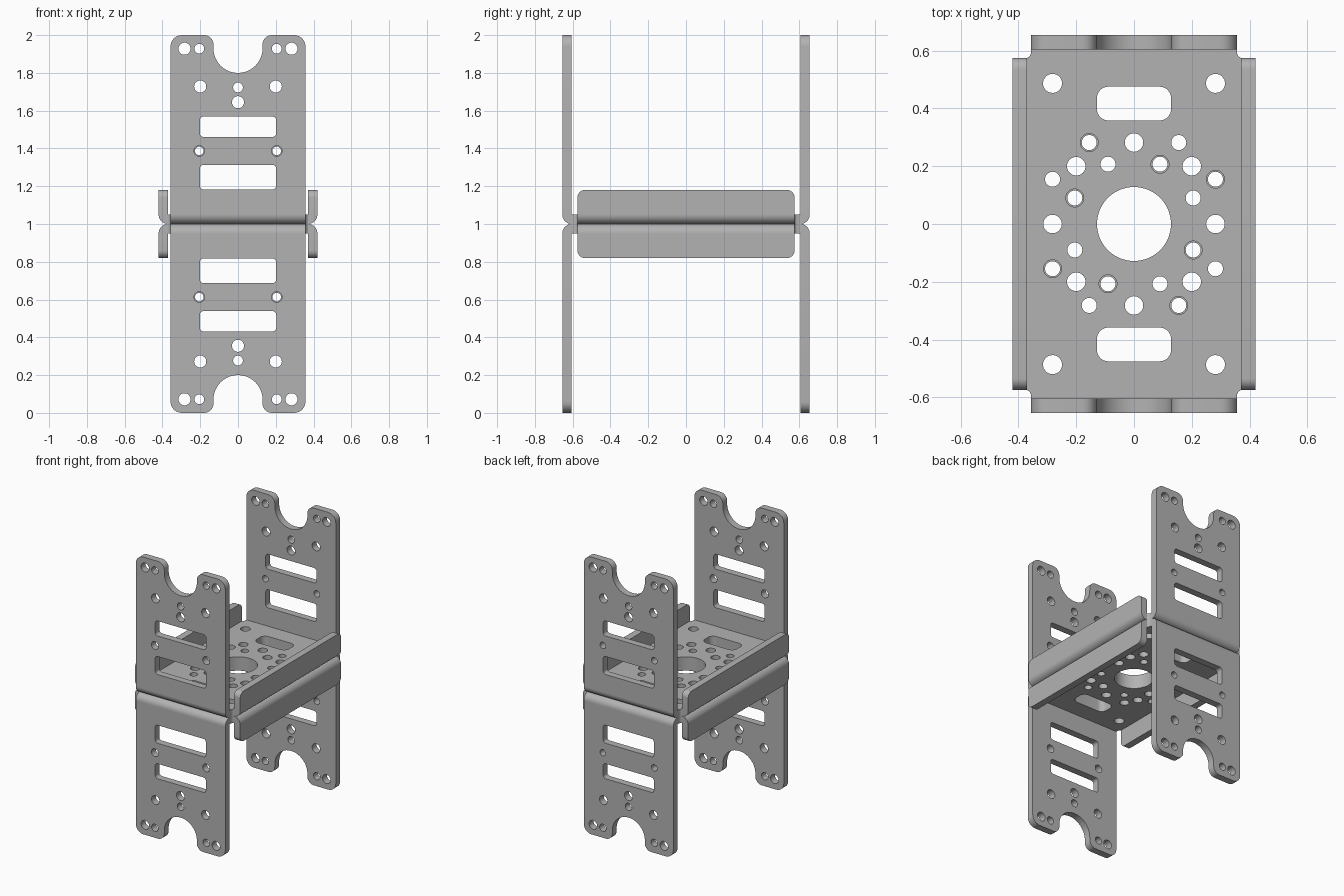
import bpy, math
from mathutils import Matrix, Vector

cube = bpy.data.objects.get("Cube")
if cube:
    bpy.data.objects.remove(cube, do_unlink=True)

steel = bpy.data.materials.new("plain_grey")
steel.use_nodes = True
GREY = (0.45, 0.45, 0.45, 1)
steel.diffuse_color = GREY
steel.node_tree.nodes["Principled BSDF"].inputs["Base Color"].default_value = GREY

T = 0.05                    # sheet thickness
HALF_W, HALF_L = 0.357, 0.655
FLANGE_X, FLANGE_Y = 0.42, 0.575


def arc(cx, cy, r, a0, a1, n=8):
    return [(cx + r * math.cos(math.radians(a0 + (a1 - a0) * i / n)),
             cy + r * math.sin(math.radians(a0 + (a1 - a0) * i / n))) for i in range(n + 1)]


def circle(cx, cy, r, n=32):
    return arc(cx, cy, r, 0, 360, n)[:-1]


def slot(cx, cy, w, h, r):
    pts = []
    for i, (sx, sy) in enumerate(((1, 1), (-1, 1), (-1, -1), (1, -1))):
        pts += arc(cx + sx * (w / 2 - r), cy + sy * (h / 2 - r), r, 90 * i, 90 * i + 90)
    return pts


def sheet(name, loops, depth, axes, origin, flip):
    """Filled outline with holes, extruded; axes give the outline's u and v directions."""
    curve = bpy.data.curves.new(name, 'CURVE')
    curve.dimensions, curve.fill_mode, curve.extrude = '2D', 'BOTH', depth / 2
    for pts in loops:
        sp = curve.splines.new('POLY')
        sp.points.add(len(pts) - 1)
        for p, (u, v) in zip(sp.points, pts):
            p.co = (u, v, 0, 1)
        sp.use_cyclic_u = True
    obj = bpy.data.objects.new(name, curve)
    bpy.context.collection.objects.link(obj)
    bpy.ops.object.select_all(action='DESELECT')
    obj.select_set(True)
    bpy.context.view_layer.objects.active = obj
    bpy.ops.object.convert(target='MESH')
    obj = bpy.context.object
    obj.name = name
    bpy.ops.object.mode_set(mode='EDIT')
    bpy.ops.mesh.select_all(action='SELECT')
    bpy.ops.mesh.remove_doubles(threshold=0.0001)
    bpy.ops.mesh.normals_make_consistent(inside=False)
    bpy.ops.object.mode_set(mode='OBJECT')
    u, v = Vector(axes[0]), Vector(axes[1])
    m = Matrix((u, v, u.cross(v))).transposed().to_4x4()
    m.translation = origin
    if flip:                # lower bracket: half turn about the y axis at z = 1
        m = (Matrix.Translation((0, 0, 1)) @ Matrix.Rotation(math.pi, 4, 'Y')
             @ Matrix.Translation((0, 0, -1)) @ m)
    obj.data.transform(m)
    obj.data.materials.clear()
    obj.data.materials.append(steel)
    bpy.ops.object.shade_smooth_by_angle(angle=math.radians(30))


# Base plate outline, relieved at the corners, with its hole pattern
def base_loops():
    ex, ey = FLANGE_X - T, HALF_L - T
    quarter = [(ex, FLANGE_Y), (HALF_W + 0.005, FLANGE_Y + 0.005), (HALF_W, 0.59), (HALF_W, ey)]
    outline = quarter + [(-x, y) for x, y in reversed(quarter)]
    outline += [(-x, -y) for x, y in outline]
    loops = [outline, circle(0, 0, 0.128, 64)]
    for s in (1, -1):
        loops += [slot(0, s * 0.417, 0.257, 0.117, 0.04),
                  circle(0, s * 0.282, 0.032), circle(s * 0.282, 0, 0.032)]
        for t in (1, -1):
            loops += [circle(s * 0.282, t * 0.487, 0.033), circle(s * 0.2, t * 0.2, 0.032)]
        # mirrored pairs of unequal holes
        for x, y, r_plus, r_minus in ((0.155, 0.282, 0.026, 0.031), (0.09, 0.207, 0.031, 0.026),
                                      (0.282, 0.155, 0.031, 0.026), (0.205, 0.09, 0.026, 0.031)):
            loops += [circle(s * x, s * y, r_plus), circle(-s * x, s * y, r_minus)]
    return loops


# End wall outline with a round notch in its free edge
def wall_loops(small):
    half = ([(HALF_W, 1 + T)] + arc(HALF_W - 0.06, 1.94, 0.06, 0, 90)
            + arc(0.18, 1.95, 0.05, 90, 180) + arc(0, 1.93, 0.13, 0, -90, 16))
    loops = [half + [(-x, z) for x, z in reversed(half[:-1])],
             slot(0, 1.515, 0.405, 0.108, 0.02), slot(0, 1.248, 0.405, 0.13, 0.02),
             circle(0, 1.723, 0.026), circle(0, 1.645, 0.032)]
    for s in (1, -1):
        loops += [circle(s * 0.205, 1.387, small), circle(s * 0.2, 1.728, 0.032),
                  circle(s * 0.283, 1.928, 0.032), circle(s * 0.205, 1.928, 0.026)]
    return loops


bend = [(0, T)] + arc(0, T, T, -90, 0, 12)
flange = ([(-FLANGE_Y, T), (FLANGE_Y, T)] + arc(FLANGE_Y - 0.04, 0.14, 0.04, 0, 90)
          + arc(0.04 - FLANGE_Y, 0.14, 0.04, 90, 180))
X, Z = (1, 0, 0), (0, 0, 1)

for level, flip in (("upper", False), ("lower", True)):
    sheet(level + "_base", base_loops(), T, (X, (0, 1, 0)), (0, 0, 1 + T / 2), flip)
    for s, end, small in ((-1, "front", 0.028), (1, "back", 0.023)):
        sheet(f"{level}_{end}_wall", wall_loops(small), T, (X, Z),
              (0, s * (HALF_L - T / 2), 0), flip)
        sheet(f"{level}_{end}_bend", [bend], 2 * HALF_W, ((0, s, 0), Z),
              (0, s * (HALF_L - T), 1), flip)
    for s in (-1, 1):
        side = "left" if (s > 0) != flip else "right"
        sheet(f"{level}_{side}_flange", [flange], T, ((0, 1, 0), Z),
              (s * (FLANGE_X - T / 2), 0, 1), flip)
        sheet(f"{level}_{side}_bend", [bend], 2 * FLANGE_Y, ((s, 0, 0), Z),
              (s * (FLANGE_X - T), 0, 1), flip)
